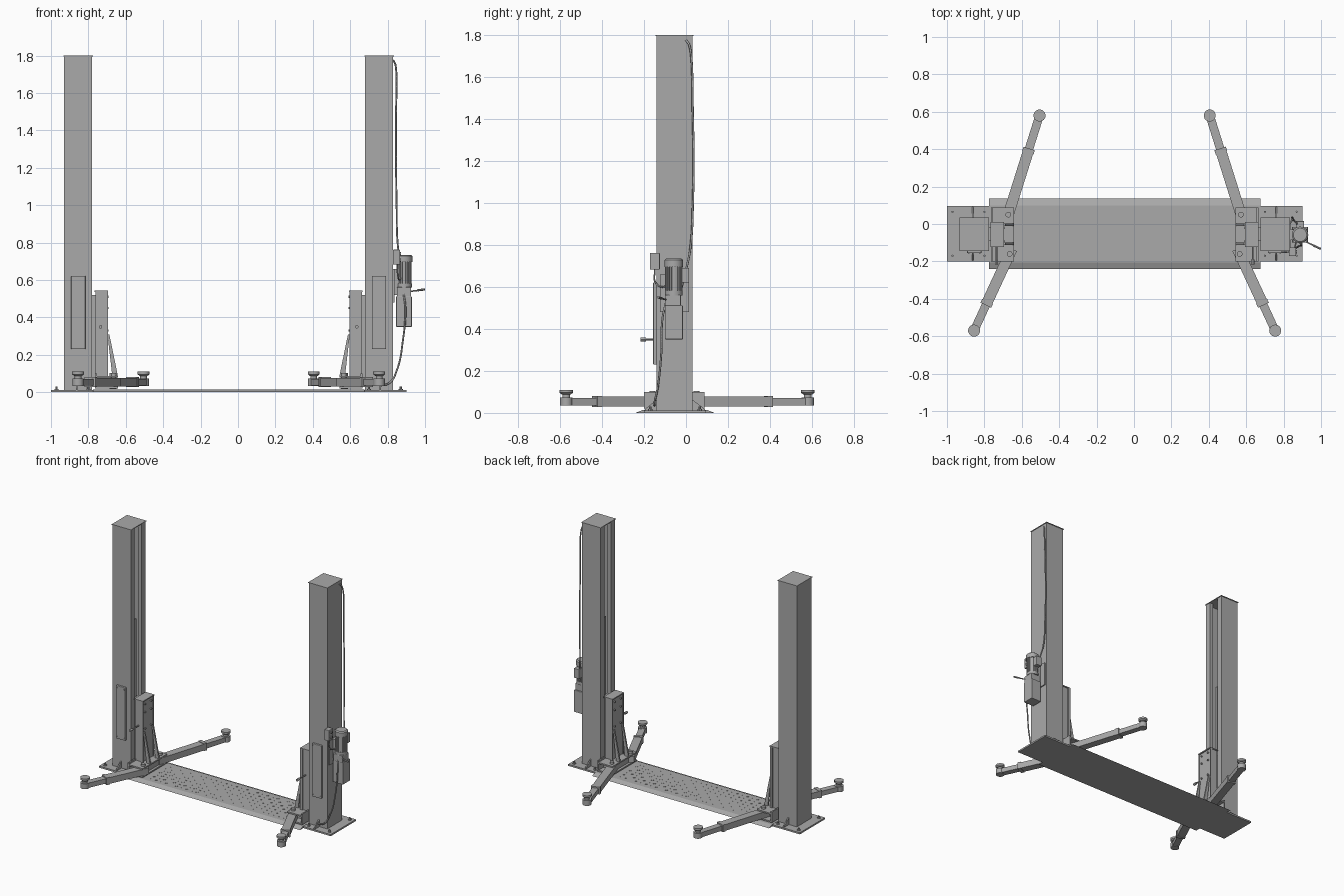
import bpy, bmesh, math
from mathutils import Vector, Matrix

if "Cube" in bpy.data.objects:
    bpy.data.objects.remove(bpy.data.objects["Cube"])

GREY = (0.4, 0.4, 0.4, 1)
mat = bpy.data.materials.new("workshop grey")
mat.use_nodes = True
mat.diffuse_color = GREY
mat.node_tree.nodes["Principled BSDF"].inputs["Base Color"].default_value = GREY

MID = -0.05      # mirror plane between the posts
YC = -0.055      # post centre line


def finish(name, bm, side=0, smooth=False):
    """Make an object; side +1/-1 places it on one post, 0 keeps world axes."""
    if side:
        bmesh.ops.transform(bm, matrix=Matrix.Translation((MID, 0, 0)) @ Matrix.Diagonal((side, 1, 1, 1)), verts=bm.verts)
    bmesh.ops.recalc_face_normals(bm, faces=bm.faces)
    me = bpy.data.meshes.new(name)
    bm.to_mesh(me)
    bm.free()
    me.materials.append(mat)
    ob = bpy.data.objects.new(name, me)
    bpy.context.collection.objects.link(ob)
    if smooth:
        bpy.ops.object.select_all(action='DESELECT')
        ob.select_set(True)
        bpy.context.view_layer.objects.active = ob
        bpy.ops.object.shade_smooth_by_angle()
    return ob


def add_prism(bm, pts, axis, lo, hi):
    """Extrude a 2D outline along x, y or z."""
    def place(p, t):
        return {'x': (t, *p), 'y': (p[0], t, p[1]), 'z': (*p, t)}[axis]
    a = [bm.verts.new(place(p, lo)) for p in pts]
    b = [bm.verts.new(place(p, hi)) for p in pts]
    bm.faces.new(a)
    bm.faces.new(b[::-1])
    for i in range(len(pts)):
        j = (i + 1) % len(pts)
        bm.faces.new((a[i], a[j], b[j], b[i]))


def add_box(bm, x, y, z):
    add_prism(bm, [(x[0], y[0]), (x[1], y[0]), (x[1], y[1]), (x[0], y[1])], 'z', *z)


def add_rod(bm, a, b, r, r2=None, seg=16):
    a, b = Vector(a), Vector(b)
    d = b - a
    m = Matrix.Translation((a + b) / 2) @ d.to_track_quat('Z', 'Y').to_matrix().to_4x4()
    bmesh.ops.create_cone(bm, cap_ends=True, segments=seg, radius1=r, radius2=r if r2 is None else r2, depth=d.length, matrix=m)


def add_beam(bm, a, b, width, z):
    a, b = Vector(a), Vector(b)
    n = (b - a).normalized()
    n = Vector((-n.y, n.x)) * width / 2
    add_prism(bm, [a + n, a - n, b - n, b + n], 'z', *z)


def box(name, x, y, z, side=0, bevel=0):
    bm = bmesh.new()
    add_box(bm, x, y, z)
    ob = finish(name, bm, side)
    if bevel:
        mod = ob.modifiers.new("soft edges", 'BEVEL')
        mod.width, mod.segments = bevel, 2
    return ob


def prism(name, pts, axis, lo, hi, side=0):
    bm = bmesh.new()
    add_prism(bm, pts, axis, lo, hi)
    return finish(name, bm, side)


def rods(name, items, side=0):
    bm = bmesh.new()
    for item in items:
        add_rod(bm, *item)
    return finish(name, bm, side, True)


def hose(name, pts, r=0.005):
    cu = bpy.data.curves.new(name, 'CURVE')
    cu.dimensions = '3D'
    cu.bevel_depth, cu.bevel_resolution, cu.use_fill_caps = r, 2, True
    sp = cu.splines.new('BEZIER')
    sp.bezier_points.add(len(pts) - 1)
    for bp, p in zip(sp.bezier_points, pts):
        bp.co = p
        bp.handle_left_type = bp.handle_right_type = 'AUTO'
    cu.materials.append(mat)
    bpy.context.collection.objects.link(bpy.data.objects.new(name, cu))


# Floor cover with sloped long edges and raised tread studs
prism("floor_cover", [(-0.24, 0), (0.135, 0), (0.1, 0.014), (-0.205, 0.014)], 'x', -0.775, 0.675)
bm = bmesh.new()
for i in range(27):
    for j in range(7):
        c = Vector((MID + (i - 13) * 0.042, YC + (j - 3) * 0.038))
        d = Vector((0.008, 0.005 if (i + j) % 2 else -0.005))
        n = Vector((-d.y, d.x)) * 0.35
        add_prism(bm, [c - d, c + n, c + d, c - n], 'z', 0.013, 0.0155)
finish("tread_studs", bm)

for side, label in ((1, "left"), (-1, "right")):
    # Base plate, anchor bolts and foot gussets
    box(label + "_base_plate", (0.59, 0.95), (-0.2, 0.095), (0, 0.012), side)
    rods(label + "_anchor_bolts", [((x, y, 0.01), (x, y, z), r, r, 8)
                                   for x in (0.92, 0.75) for y in (-0.17, 0.065)
                                   for z, r in ((0.018, 0.011), (0.03, 0.006))], side)
    bm = bmesh.new()
    for y, end in ((0.028, 0.09), (-0.138, -0.195)):
        add_prism(bm, [(y, 0.01), (end, 0.01), (end, 0.018), (y, 0.065)], 'x', 0.807, 0.815)
    finish(label + "_foot_gussets", bm, side)

    # Column: folded channel open toward the middle, with returned lips
    half = [(0.88, 0.085), (0.73, 0.085), (0.73, 0.04), (0.76, 0.04), (0.76, 0.046),
            (0.737, 0.046), (0.737, 0.078), (0.873, 0.078)]
    outline = [(x, YC + y) for x, y in half] + [(x, YC - y) for x, y in reversed(half)]
    prism(label + "_column", outline, 'z', 0.01, 1.795, side)
    box(label + "_column_cap", (0.726, 0.884), (YC - 0.09, YC + 0.09), (1.795, 1.8), side)

    # Service cover on the column front, with screws
    box(label + "_service_cover", (0.766, 0.842), (-0.156, -0.139), (0.23, 0.622), side, 0.003)
    rods(label + "_cover_screws", [((x, -0.154, z), (x, -0.158, z), 0.004, 0.004, 8)
                                   for x in (0.775, 0.833) for z in (0.245, 0.607)], side)

    # Lifting cylinder, chain and slide block inside the column
    rods(label + "_lift_cylinder", [((0.79, YC, 0.012), (0.79, YC, 0.75), 0.022),
                                    ((0.79, YC, 0.75), (0.79, YC, 1.1), 0.012)], side)
    box(label + "_lift_chain", (0.752, 0.758), (YC - 0.01, YC + 0.01), (0.5, 1.1), side)
    box(label + "_slide_block", (0.7, 0.765), (YC - 0.035, YC + 0.035), (0.03, 0.52), side)

    # Carriage: tower, cap, side flanges and pins
    box(label + "_carriage", (0.652, 0.712), (-0.115, 0.005), (0.025, 0.535), side)
    box(label + "_carriage_cap", (0.644, 0.716), (-0.122, 0.012), (0.535, 0.543), side)
    bm = bmesh.new()
    for y in (-0.122, 0.005):
        add_box(bm, (0.645, 0.665), (y, y + 0.007), (0.03, 0.536))
    finish(label + "_carriage_flanges", bm, side)
    rods(label + "_carriage_pins", [((0.655, y, z), (0.642, y, z), 0.006, 0.006, 10)
                                    for y in (YC - 0.035, YC + 0.035) for z in (0.33, 0.45, 0.51)], side)

    # Crosshead: top and bottom plates, core and sloping braces
    bm = bmesh.new()
    for z in ((0.02, 0.03), (0.078, 0.088)):
        add_box(bm, (0.592, 0.712), (-0.2, 0.088), z)
    add_box(bm, (0.61, 0.71), (-0.14, 0.03), (0.028, 0.08))
    add_box(bm, (0.705, 0.715), (-0.2, 0.088), (0.02, 0.1))
    finish(label + "_crosshead", bm, side)
    bm = bmesh.new()
    for y in (-0.112, -0.01):
        add_prism(bm, [(0.648, 0.31), (0.638, 0.31), (0.592, 0.086), (0.622, 0.086)], 'y', y, y + 0.012)
    finish(label + "_braces", bm, side)

    # Lock lever
    rods(label + "_lock_lever", [((0.685, -0.11, 0.35), (0.685, -0.195, 0.35), 0.005, 0.005, 10),
                                 ((0.685, -0.19, 0.35), (0.685, -0.217, 0.35), 0.009, 0.009, 12)], side)

    # Telescopic swing arms with pivots and pads
    for where, a, b in (("rear", (0.622, 0.05), (0.455, 0.58)), ("front", (0.615, -0.16), (0.805, -0.57))):
        a, b = Vector(a), Vector(b)
        joint = a.lerp(b, 0.66)
        tip = (b - a).normalized()
        bm = bmesh.new()
        add_beam(bm, a - tip * 0.03, joint, 0.058, (0.031, 0.077))
        add_beam(bm, joint - tip * 0.02, joint + tip * 0.004, 0.064, (0.028, 0.081))
        add_beam(bm, joint, b, 0.045, (0.036, 0.071))
        finish(f"{label}_{where}_arm", bm, side)
        rods(f"{label}_{where}_pivot", [((*a, 0.018), (*a, 0.104), 0.015)], side)
        rods(f"{label}_{where}_pad", [((*b, 0.034), (*b, 0.073), 0.03, 0.03, 24),
                                      ((*b, 0.07), (*b, 0.092), 0.018, 0.018, 24),
                                      ((*b, 0.088), (*b, 0.096), 0.022, 0.032, 24),
                                      ((*b, 0.096), (*b, 0.11), 0.032, 0.032, 24)], side)

# Power unit: bracket, finned motor, valve block, tank, pump lever
PX, PY = 0.888, -0.058
box("power_unit_bracket", (0.829, 0.838), (-0.125, 0.015), (0.48, 0.66))
box("power_unit_mount", (0.835, 0.87), (-0.085, -0.03), (0.52, 0.66))
fins = []
for k in range(20):
    for off, r in ((-0.3, 0.041), (0.2, 0.041), (0.25, 0.035), (0.65, 0.035)):
        t = math.tau * (k + off) / 20
        fins.append((PX + r * math.cos(t), PY + r * math.sin(t)))
prism("motor_body", fins, 'z', 0.58, 0.7)
rods("motor_ends", [((PX, PY, 0.56), (PX, PY, 0.582), 0.042, 0.042, 24),
                    ((PX, PY, 0.695), (PX, PY, 0.728), 0.044, 0.044, 24),
                    ((PX, PY, 0.728), (PX, PY, 0.735), 0.044, 0.036, 24)])
box("motor_terminal_box", (0.865, 0.91), (-0.02, 0.015), (0.62, 0.69), bevel=0.003)
box("valve_block", (0.85, 0.925), (-0.1, -0.025), (0.51, 0.562), bevel=0.003)
box("oil_tank", (0.845, 0.93), (-0.1, -0.015), (0.35, 0.512), bevel=0.004)
rods("pump_lever", [((0.91, -0.09, 0.538), (0.965, -0.117, 0.545), 0.004, 0.004, 10),
                    ((0.96, -0.115, 0.545), (0.998, -0.133, 0.55), 0.006, 0.006, 10)])

# Control box with buttons
box("control_box", (0.829, 0.866), (-0.172, -0.125), (0.682, 0.762), bevel=0.003)
rods("control_buttons", [((0.864, -0.148, z), (0.872, -0.148, z), 0.009, 0.009, 16) for z in (0.705, 0.74)])

# Hoses and cable
hose("upper_hose", [(0.83, 0.0, 1.775), (0.842, 0.016, 1.75), (0.844, 0.033, 1.4), (0.848, 0.033, 1.0),
                    (0.855, 0.02, 0.78), (0.875, -0.005, 0.66), (0.88, -0.035, 0.54)])
hose("lower_hose", [(0.885, -0.095, 0.53), (0.895, -0.112, 0.45), (0.882, -0.118, 0.28),
                    (0.85, -0.135, 0.12), (0.81, -0.15, 0.05), (0.76, -0.15, 0.035)])
hose("control_cable", [(0.85, -0.148, 0.685), (0.855, -0.145, 0.62), (0.862, -0.115, 0.6), (0.87, -0.085, 0.61)], 0.004)
